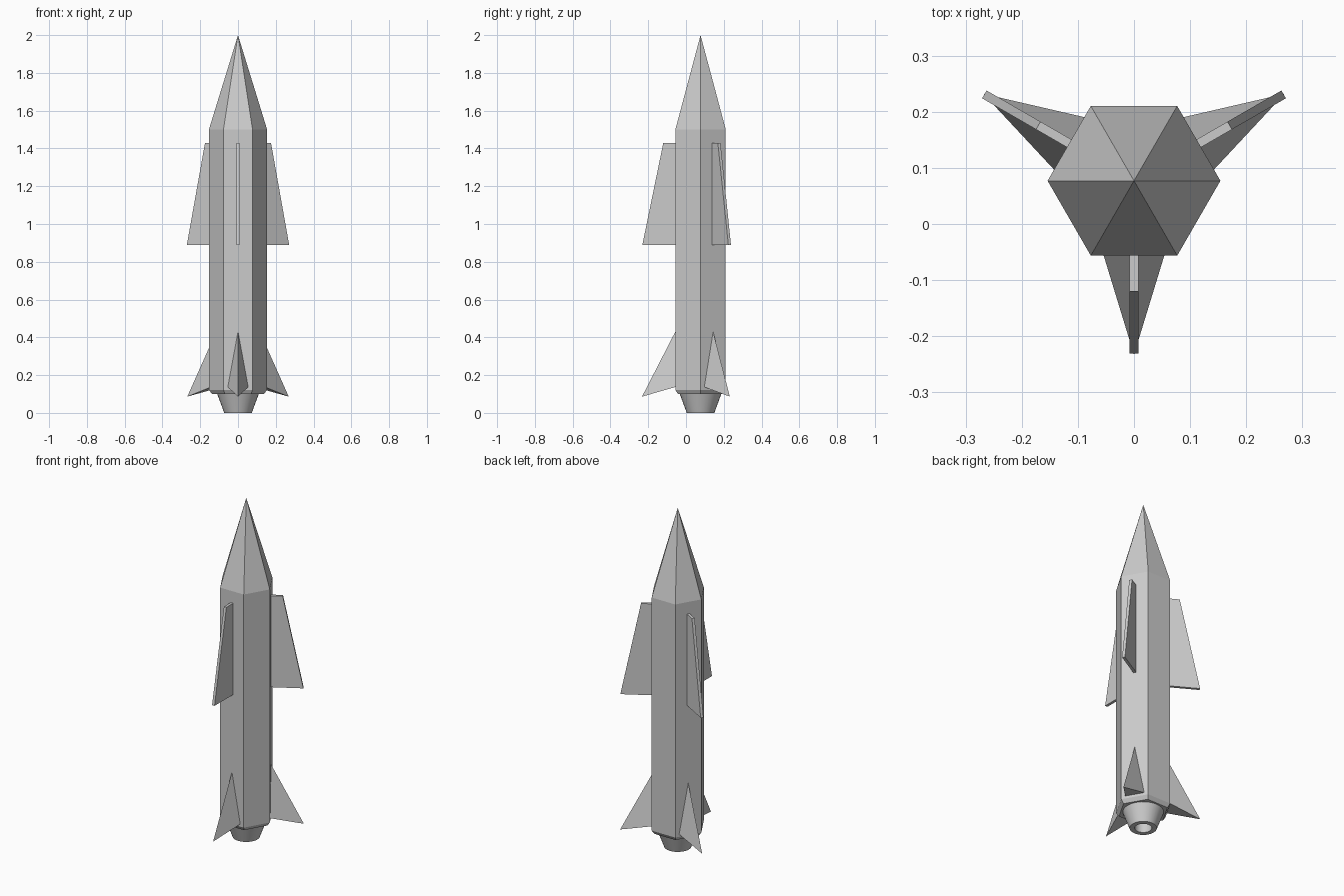
import bpy, bmesh
from math import cos, sin, pi, radians
from mathutils import Matrix

if "Cube" in bpy.data.objects:
    bpy.data.objects.remove(bpy.data.objects["Cube"])

AXIS_Y = 0.077
R = 0.154
FACE = R * cos(pi / 6)  # distance from axis to a flat side


def make_object(name, bm):
    bmesh.ops.remove_doubles(bm, verts=bm.verts, dist=1e-5)
    bmesh.ops.recalc_face_normals(bm, faces=bm.faces)
    mesh = bpy.data.meshes.new(name)
    bm.to_mesh(mesh)
    bm.free()
    obj = bpy.data.objects.new(name, mesh)
    obj.location.y = AXIS_Y
    bpy.context.collection.objects.link(obj)
    return obj


def lathe(name, profile, sides):
    """Revolve (radius, z) points; radius 0 at the ends closes the shape."""
    bm = bmesh.new()
    rings = [[bm.verts.new((r * cos(2 * pi * i / sides), r * sin(2 * pi * i / sides), z))
              for i in range(sides)] if r else [bm.verts.new((0, 0, z))] for r, z in profile]
    for a, b in zip(rings, rings[1:]):
        for i in range(sides):
            j = (i + 1) % sides
            quad = [a[i % len(a)], a[j % len(a)], b[j % len(b)], b[i % len(b)]]
            bm.faces.new(list(dict.fromkeys(quad)))
    return make_object(name, bm)


def hull(name, points, angle):
    """Convex solid from points (out, side, z), turned about the body axis."""
    bm = bmesh.new()
    for p in points:
        bm.verts.new(p)
    bmesh.ops.convex_hull(bm, input=bm.verts)
    bmesh.ops.dissolve_limit(bm, angle_limit=0.01, verts=bm.verts, edges=bm.edges)
    bm.transform(Matrix.Rotation(angle, 4, 'Z'))
    return make_object(name, bm)


# Hexagonal fuselage with pointed nose and bevelled base
lathe("fuselage", [(0, 0.1), (0.138, 0.1), (R, 0.122), (R, 1.5), (0, 2.0)], 6)

# Round hollow engine nozzle
nozzle = lathe("nozzle", [(0, 0.11), (0.11, 0.1), (0.073, 0), (0.046, 0),
                          (0.046, 0.07), (0, 0.07)], 32)
bpy.context.view_layer.objects.active = nozzle
nozzle.select_set(True)
bpy.ops.object.shade_smooth_by_angle(angle=radians(30))

# Three upper wing plates and three wedge tail fins
T = 0.008
wing = [(out, s, z) for s in (-T, T)
        for out, z in ((FACE - 0.01, 1.43), (0.197, 1.43), (0.308, 0.89), (FACE - 0.01, 0.89))]
tail = [(FACE, 0, 0.43), (FACE, -0.054, 0.137), (FACE, 0.054, 0.137), (0.31, 0, 0.086)]
for i, deg in enumerate((-90, 30, 150), 1):
    hull(f"wing_{i}", wing, radians(deg))
    hull(f"tail_fin_{i}", tail, radians(deg))
